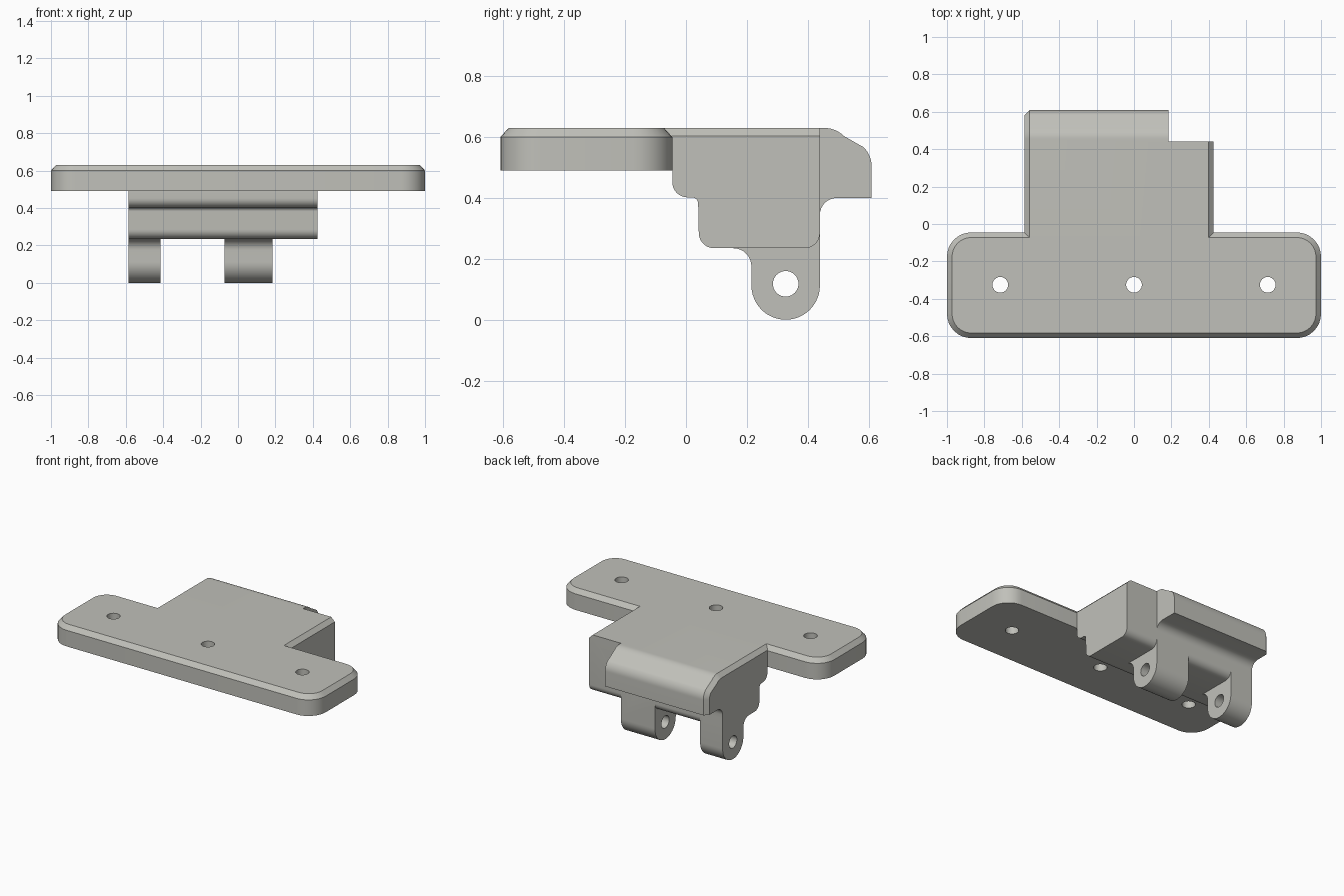
import bpy, bmesh, math
from mathutils import Vector

if "Cube" in bpy.data.objects:
    bpy.data.objects.remove(bpy.data.objects["Cube"])

grey = bpy.data.materials.new("warm grey")
grey.diffuse_color = (0.53, 0.53, 0.49, 1)
grey.use_nodes = True
grey.node_tree.nodes["Principled BSDF"].inputs["Base Color"].default_value = grey.diffuse_color


def arc(cx, cy, r, a0, a1, n=8):
    """Points on an arc, angles in degrees."""
    return [(cx + r * math.cos(math.radians(a0 + (a1 - a0) * i / n)),
             cy + r * math.sin(math.radians(a0 + (a1 - a0) * i / n))) for i in range(n + 1)]


def loft(name, rings):
    """Closed solid through rings with equal point counts."""
    bm = bmesh.new()
    rows = [[bm.verts.new(p) for p in ring] for ring in rings]
    n = len(rows[0])
    for a, b in zip(rows, rows[1:]):
        for i in range(n):
            bm.faces.new((a[i], a[(i + 1) % n], b[(i + 1) % n], b[i]))
    bm.faces.new(rows[0])
    bm.faces.new(rows[-1])
    bmesh.ops.recalc_face_normals(bm, faces=bm.faces)
    mesh = bpy.data.meshes.new(name)
    bm.to_mesh(mesh)
    bm.free()
    mesh.materials.append(grey)
    ob = bpy.data.objects.new(name, mesh)
    bpy.context.collection.objects.link(ob)
    return ob


def along_x(name, sections):
    return loft(name, [[(x, y, z) for y, z in pts] for x, pts in sections])


def combine(target, other, operation):
    bpy.context.view_layer.objects.active = target
    mod = target.modifiers.new("combine", 'BOOLEAN')
    mod.operation, mod.object, mod.solver = operation, other, 'EXACT'
    bpy.ops.object.modifier_apply(modifier=mod.name)
    bpy.data.objects.remove(other)


TOP, EDGE, C = 0.63, 0.60, 0.027
LEFT, MID, RIGHT = -0.585, 0.185, 0.425
BACK = 0.44


def plate_ring(z, inset):
    r, hx, y0, y1 = 0.13 - inset, 0.87, -0.48, -0.175
    pts = (arc(hx, y1, r, 0, 90) + arc(-hx, y1, r, 90, 180)
           + arc(-hx, y0, r, 180, 270) + arc(hx, y0, r, 270, 360))
    return [(x, y, z) for x, y in pts]


# Mounting plate with chamfered top edge
bracket = loft("mounting_bracket", [plate_ring(0.49, 0), plate_ring(EDGE, 0), plate_ring(TOP, C)])

# Stepped underside shared by both body sections, from the plate to the back
under = ([(-0.2, 0.52), (-0.045, 0.52)] + arc(0.005, 0.452, 0.05, 180, 270)
         + arc(0.02, 0.382, 0.02, 90, 0) + arc(0.092, 0.285, 0.05, 180, 270)
         + arc(0.39, 0.285, 0.05, 270, 360))


def lip(inset):
    """Rounded, sloping lip at the back, inset for the chamfered end."""
    r = 0.09 - inset
    return (arc(0.495, 0.345, 0.055, 180, 90) + [(0.61 - inset, 0.4)]
            + arc(0.52, 0.503, r, 0, 45) + arc(0.455, 0.54, r, 45, 90)
            + [(-0.2, TOP - inset)])


def side(drop):
    return under + [(BACK, TOP - drop), (-0.2, TOP - drop)]


body = along_x("body_with_lip", [(LEFT, under + lip(C)), (LEFT + C, under + lip(0)),
                                 (MID, under + lip(0))])
body_side = along_x("body_side", [(MID - 0.1, side(0)), (RIGHT - C, side(0)), (RIGHT, side(C))])

# Hinge lugs with rounded lower ends
lug = (arc(0.155, 0.175, 0.06, 90, 0) + arc(0.3275, 0.1125, 0.1125, 180, 360, 24)
       + [(BACK, 0.32), (0.155, 0.32)])
combine(bracket, body, 'UNION')
combine(bracket, body_side, 'UNION')
for x0, x1 in ((LEFT, -0.415), (-0.073, MID)):
    combine(bracket, along_x("hinge_lug", [(x0, lug), (x1, lug)]), 'UNION')

# Hinge pin bore and screw holes
bore = arc(0.3275, 0.118, 0.042, 0, 360, 32)[:-1]
combine(bracket, along_x("pin_bore", [(-0.8, bore), (0.4, bore)]), 'DIFFERENCE')
for x in (-0.715, 0, 0.715):
    hole = arc(x, -0.325, 0.042, 0, 360, 32)[:-1]
    combine(bracket, loft("screw_hole", [[(px, py, z) for px, py in hole] for z in (0.4, 0.7)]),
            'DIFFERENCE')

bpy.ops.object.select_all(action='DESELECT')
bracket.select_set(True)
bpy.context.view_layer.objects.active = bracket
bpy.ops.object.shade_smooth_by_angle(angle=math.radians(30))
